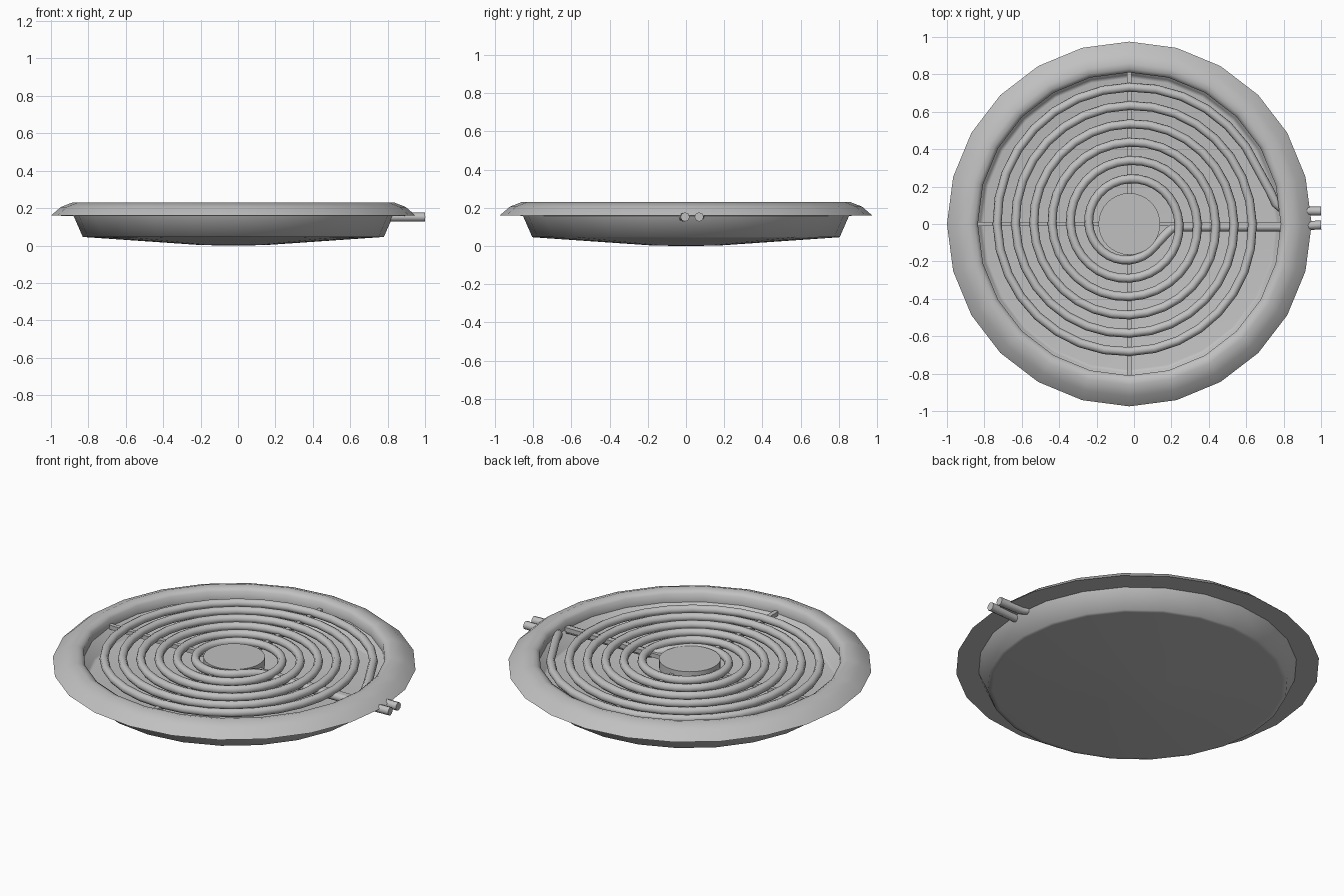
import bpy, bmesh, math
from mathutils import Matrix, Vector

cube = bpy.data.objects.get("Cube")
if cube:
    bpy.data.objects.remove(cube, do_unlink=True)

CX = -0.025          # centre of the round parts
COIL_Z = 0.181
TUBE_Z = 0.152
TUBE_R = 0.024

grey = bpy.data.materials.new("plain grey metal")
grey.use_nodes = True
colour = (0.53, 0.53, 0.53, 1)
grey.diffuse_color = colour
grey.node_tree.nodes["Principled BSDF"].inputs["Base Color"].default_value = colour


def finish(obj, angle=None):
    """Give the part its material and shading."""
    if not obj.data.materials:
        obj.data.materials.append(grey)
    bpy.ops.object.select_all(action="DESELECT")
    obj.select_set(True)
    bpy.context.view_layer.objects.active = obj
    if angle:
        bpy.ops.object.shade_smooth_by_angle(angle=math.radians(angle))
    return obj


def lathe(name, profile, sides, angle):
    """Spin a radius/height profile around the vertical axis."""
    bm = bmesh.new()
    verts = [bm.verts.new((r, 0, z)) for r, z in profile]
    edges = [bm.edges.new(pair) for pair in zip(verts, verts[1:])]
    bmesh.ops.spin(bm, geom=verts + edges, cent=(0, 0, 0), axis=(0, 0, 1),
                   angle=math.tau, steps=sides, use_duplicate=False)
    bmesh.ops.remove_doubles(bm, verts=bm.verts, dist=0.0005)
    bmesh.ops.recalc_face_normals(bm, faces=bm.faces)
    mesh = bpy.data.meshes.new(name)
    bm.to_mesh(mesh)
    bm.free()
    obj = bpy.data.objects.new(name, mesh)
    obj.location.x = CX
    bpy.context.collection.objects.link(obj)
    return finish(obj, angle)


def tube(name, points, radius):
    """Sweep a round section along a path and turn it into a mesh."""
    curve = bpy.data.curves.new(name, "CURVE")
    curve.dimensions = "3D"
    curve.bevel_depth = radius
    curve.bevel_resolution = 2
    curve.use_fill_caps = True
    spline = curve.splines.new("POLY")
    spline.points.add(len(points) - 1)
    for point, co in zip(spline.points, points):
        point.co = (*co, 1)
    obj = bpy.data.objects.new(name, curve)
    bpy.context.collection.objects.link(obj)
    finish(obj)
    bpy.ops.object.convert(target="MESH")
    return finish(bpy.context.object, 50)


def bar(name, start, end, width, height):
    """Flat support bar between two points."""
    start, end = Vector(start), Vector(end)
    along = end - start
    size = Matrix.Diagonal((along.length, width, height, 1))
    turn = Matrix.Rotation(math.atan2(along.y, along.x), 4, "Z")
    bm = bmesh.new()
    bmesh.ops.create_cube(bm, size=1, matrix=Matrix.Translation((start + end) / 2) @ turn @ size)
    mesh = bpy.data.meshes.new(name)
    bm.to_mesh(mesh)
    bm.free()
    obj = bpy.data.objects.new(name, mesh)
    bpy.context.collection.objects.link(obj)
    return finish(obj)


# Rolled rim: closed ring with a gentle inner slope
lathe("pan_rim", [
    (0.81, 0.16), (0.81, 0.21), (0.83, 0.223), (0.86, 0.23), (0.922, 0.206),
    (0.975, 0.16), (0.855, 0.158), (0.81, 0.16)], 24, 60)

# Bowl under the rim: inner skin, then outer skin
lathe("drip_bowl", [
    (0, 0.012), (0.17, 0.012), (0.78, 0.055), (0.798, 0.058), (0.811, 0.165),
    (0.857, 0.165), (0.805, 0.046), (0.78, 0.044), (0.17, 0.002), (0, 0)], 24, 85)

# Round cap in the middle of the coil
lathe("centre_cap", [(0, 0.15), (0.165, 0.15), (0.165, 0.2), (0, 0.2)], 32, 40)

# Heating coil: return leg under the coil, six turns, outer leg
path = [(1.0, -0.005, TUBE_Z), (0.8, -0.015, TUBE_Z), (0.25, -0.017, TUBE_Z),
        (0.2, -0.025, 0.165), (0.165, -0.06, 0.177)]
STEPS = 32
for i in range(4, int(5.93 * STEPS) + 1):
    turns = i / STEPS
    radius = 0.168 + 0.098 * turns
    a = -math.tau * turns
    path.append((CX + radius * math.cos(a), radius * math.sin(a), COIL_Z))
path += [(0.725, 0.18, COIL_Z), (0.757, 0.11, 0.175), (0.795, 0.078, 0.165),
         (0.85, 0.069, TUBE_Z), (1.0, 0.069, TUBE_Z)]
tube("heating_coil", path, TUBE_R)

# Crossed supports under the coil
for name, dx, dy in (("support_bar_across", 0.812, 0), ("support_bar_deep", 0, 0.812)):
    bar(name, (CX - dx, -dy, 0.162), (CX + dx, dy, 0.162), 0.024, 0.025)
